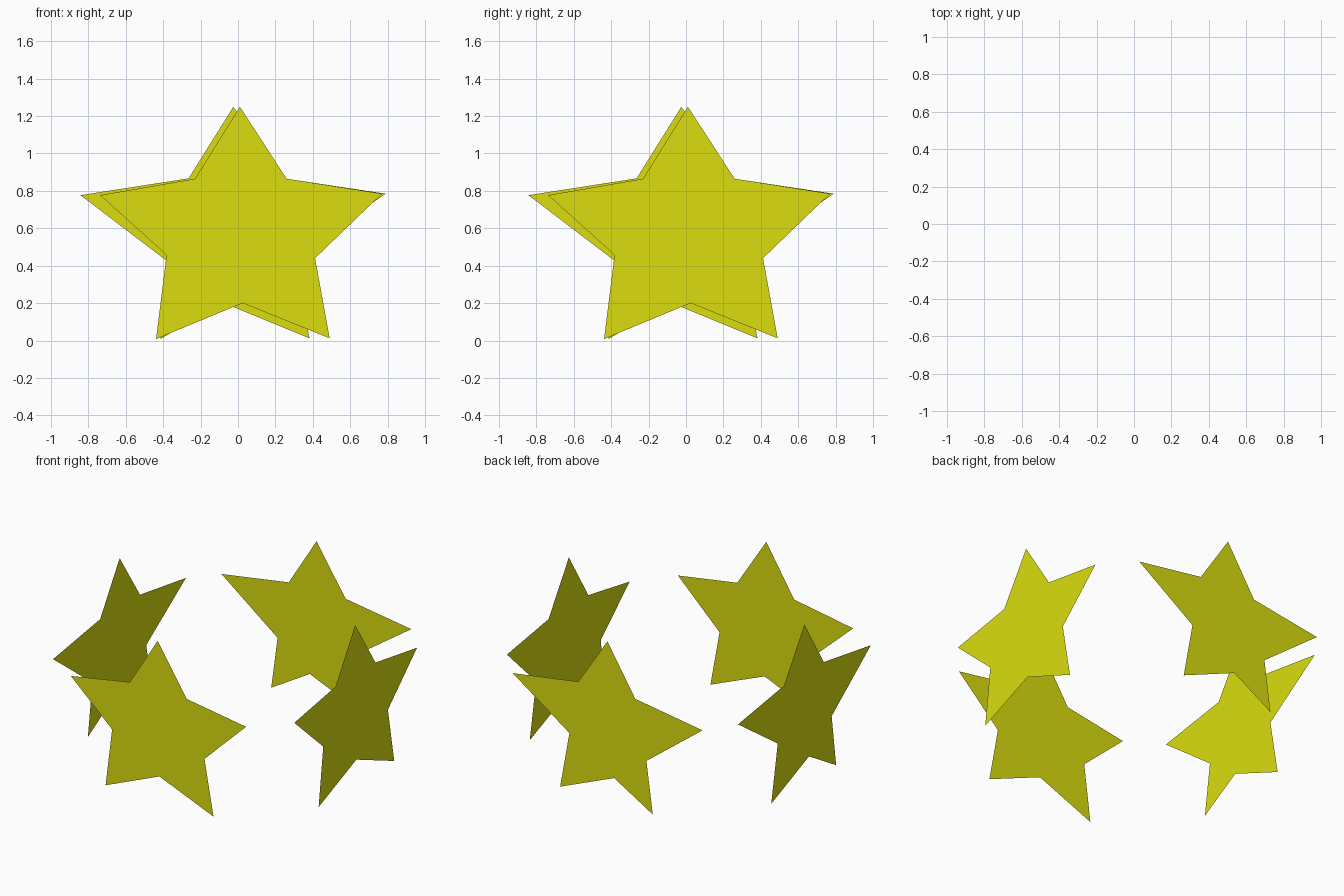
import bpy
from math import pi
from mathutils import Matrix, Vector

if "Cube" in bpy.data.objects:
    bpy.data.objects.remove(bpy.data.objects["Cube"])

# Yellow paper material
yellow = bpy.data.materials.new("yellow")
yellow.diffuse_color = (0.71, 0.73, 0.005, 1)
yellow.use_nodes = True
yellow.node_tree.nodes["Principled BSDF"].inputs["Base Color"].default_value = yellow.diffuse_color

# Hand-cut star outlines (sideways, height), clockwise from the top tip
STAR_A = [(0.01, 1.25), (0.26, 0.865), (0.77, 0.785), (0.412, 0.44), (0.49, 0.012),
          (0.025, 0.2), (-0.438, 0.008), (-0.382, 0.457), (-0.737, 0.777), (-0.23, 0.865)]
STAR_B = [(-0.025, 1.25), (0.225, 0.87), (0.79, 0.785), (0.302, 0.45), (0.382, 0.012),
          (-0.083, 0.203), (-0.415, 0.008), (-0.36, 0.41), (-0.842, 0.777), (-0.264, 0.867)]


def star(name, outline, y, turn):
    """Single flat star in the plane y, turned about the vertical axis."""
    rot = Matrix.Rotation(turn, 4, 'Z')
    verts = [rot @ Vector((u, y, z)) for u, z in outline]
    order = list(range(len(verts)))
    if y < 0:
        order.reverse()          # normals face outwards
    mesh = bpy.data.meshes.new(name)
    mesh.from_pydata(verts, [], [order])
    mesh.materials.append(yellow)
    bpy.context.collection.objects.link(bpy.data.objects.new(name, mesh))


# Two opposite stars, then the same pair turned a quarter
for names, turn in ((("front_star", "back_star"), 0),
                    (("right_star", "left_star"), pi / 2)):
    star(names[0], STAR_A, -1, turn)
    star(names[1], STAR_B, 1, turn)
